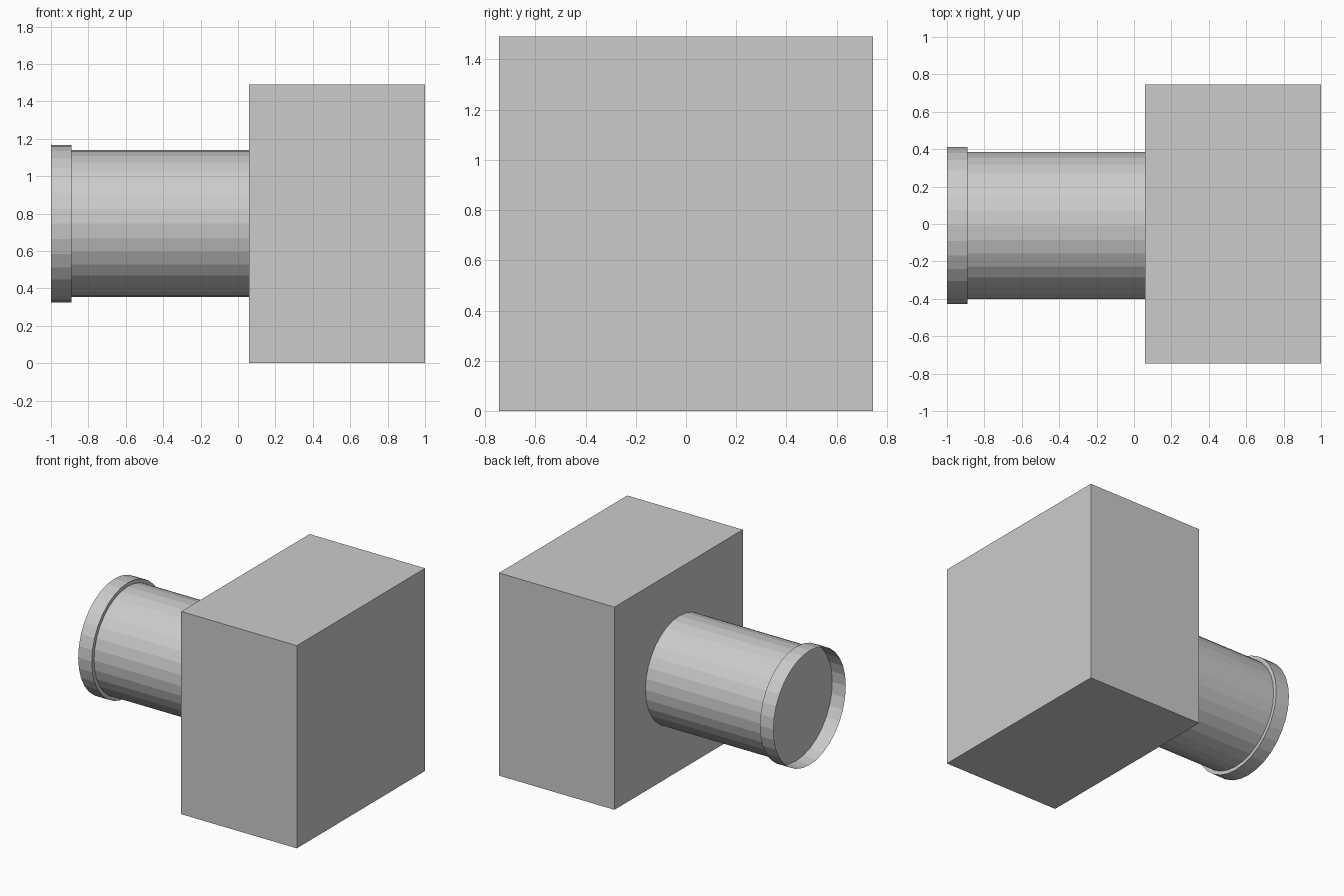
import bpy, bmesh, math

if "Cube" in bpy.data.objects:
    bpy.data.objects.remove(bpy.data.objects["Cube"])

SIDES = 32
AXIS_Y, AXIS_Z = -0.008, 0.746


def finish(name, bm):
    bmesh.ops.recalc_face_normals(bm, faces=bm.faces)
    mesh = bpy.data.meshes.new(name)
    bm.to_mesh(mesh)
    bm.free()
    obj = bpy.data.objects.new(name, mesh)
    bpy.context.collection.objects.link(obj)
    return obj


def ring(bm, x, radius):
    return [bm.verts.new((x,
                          AXIS_Y + radius * math.cos(2 * math.pi * i / SIDES),
                          AXIS_Z + radius * math.sin(2 * math.pi * i / SIDES)))
            for i in range(SIDES)]


def bridge(bm, a, b):
    for i in range(SIDES):
        j = (i + 1) % SIDES
        bm.faces.new((a[i], a[j], b[j], b[i]))


# Rectangular housing
bm = bmesh.new()
bmesh.ops.create_cube(bm, size=1)
bmesh.ops.scale(bm, vec=(0.94, 1.49, 1.49), verts=bm.verts)
bmesh.ops.translate(bm, vec=(0.53, 0, 0.745), verts=bm.verts)
finish("housing", bm)

# Barrel, running from the housing to the stepped lip
bm = bmesh.new()
base = ring(bm, 0.06, 0.393)
neck = ring(bm, -0.89, 0.393)
lip_back = ring(bm, -0.89, 0.42)
bridge(bm, base, neck)
bridge(bm, neck, lip_back)
# Recessed end disc
bm.faces.new(neck)
finish("barrel", bm)

# Thin open lip around the barrel end
bm = bmesh.new()
bridge(bm, ring(bm, -0.89, 0.42), ring(bm, -1.0, 0.42))
finish("lip", bm)
